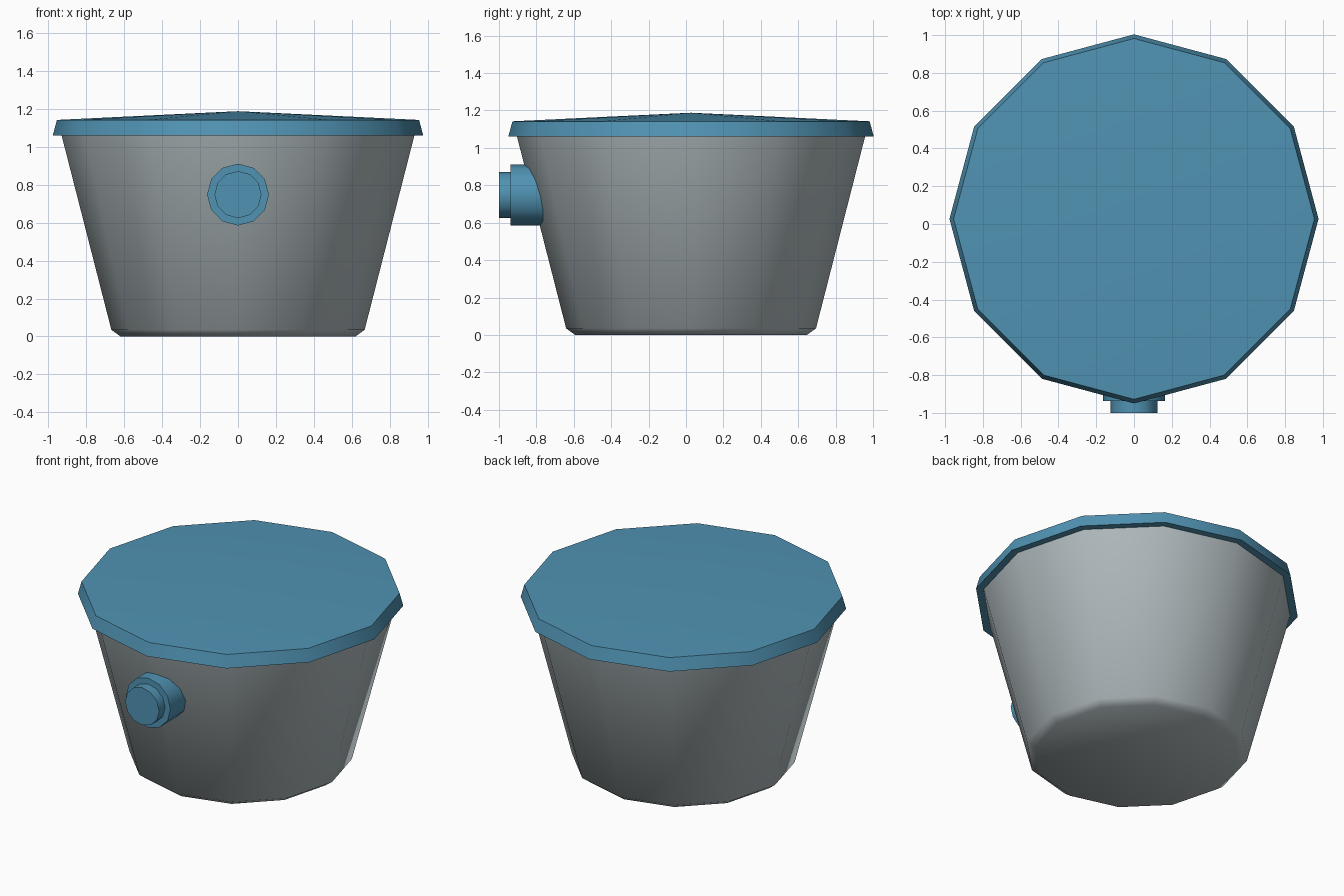
import bpy, math
from mathutils import Matrix

if "Cube" in bpy.data.objects:
    bpy.data.objects.remove(bpy.data.objects["Cube"])

SIDES = 12
CY = 0.027  # the tub axis sits slightly behind the origin


def material(name, rgb):
    m = bpy.data.materials.new(name)
    m.diffuse_color = (*rgb, 1)
    m.use_nodes = True
    m.node_tree.nodes["Principled BSDF"].inputs["Base Color"].default_value = m.diffuse_color
    return m


def lathe(name, profile, mat, matrix, angle):
    """Revolve (radius, height) points; radius 0 makes a pole."""
    verts, rings, faces = [], [], []
    for r, h in profile:
        n = 1 if r == 0 else SIDES
        rings.append([len(verts) + i for i in range(n)])
        for i in range(n):
            a = 2 * math.pi * i / SIDES
            verts.append((r * math.cos(a), r * math.sin(a), h))
    for a, b in zip(rings, rings[1:]):
        for i in range(SIDES):
            j = (i + 1) % SIDES
            if len(b) == 1:
                faces.append((a[i], a[j], b[0]))
            else:
                faces.append((a[i], a[j], b[j], b[i]))
    faces.append(tuple(reversed(rings[0])))
    if len(rings[-1]) > 1:
        faces.append(tuple(rings[-1]))
    me = bpy.data.meshes.new(name)
    me.from_pydata(verts, [], faces)
    me.transform(matrix)
    me.materials.append(mat)
    ob = bpy.data.objects.new(name, me)
    bpy.context.collection.objects.link(ob)
    bpy.ops.object.select_all(action='DESELECT')
    ob.select_set(True)
    bpy.context.view_layer.objects.active = ob
    bpy.ops.object.shade_smooth_by_angle(angle=math.radians(angle))
    return ob


grey = material("grey_metal", (0.43, 0.49, 0.51))
blue = material("blue_plastic", (0.08, 0.29, 0.45))
upright = Matrix.Translation((0, CY, 0))

# Tapered tub with a chamfered foot
lathe("tub_body", [(0.62, 0), (0.668, 0.035), (0.933, 1.07)], grey, upright, 65)

# Shallow conical lid with a sloped rim
lathe("lid", [(0.977, 1.06), (0.955, 1.142), (0, 1.188)], blue, upright, 40)

# Stepped knob facing forward, sunk into the tub wall
forward = Matrix.Translation((0, 0, 0.748)) @ Matrix.Rotation(math.pi / 2, 4, 'X')
lathe("front_knob", [(0.163, 0.66), (0.163, 0.937), (0.124, 0.937), (0.124, 1.0)],
      blue, forward, 40)
